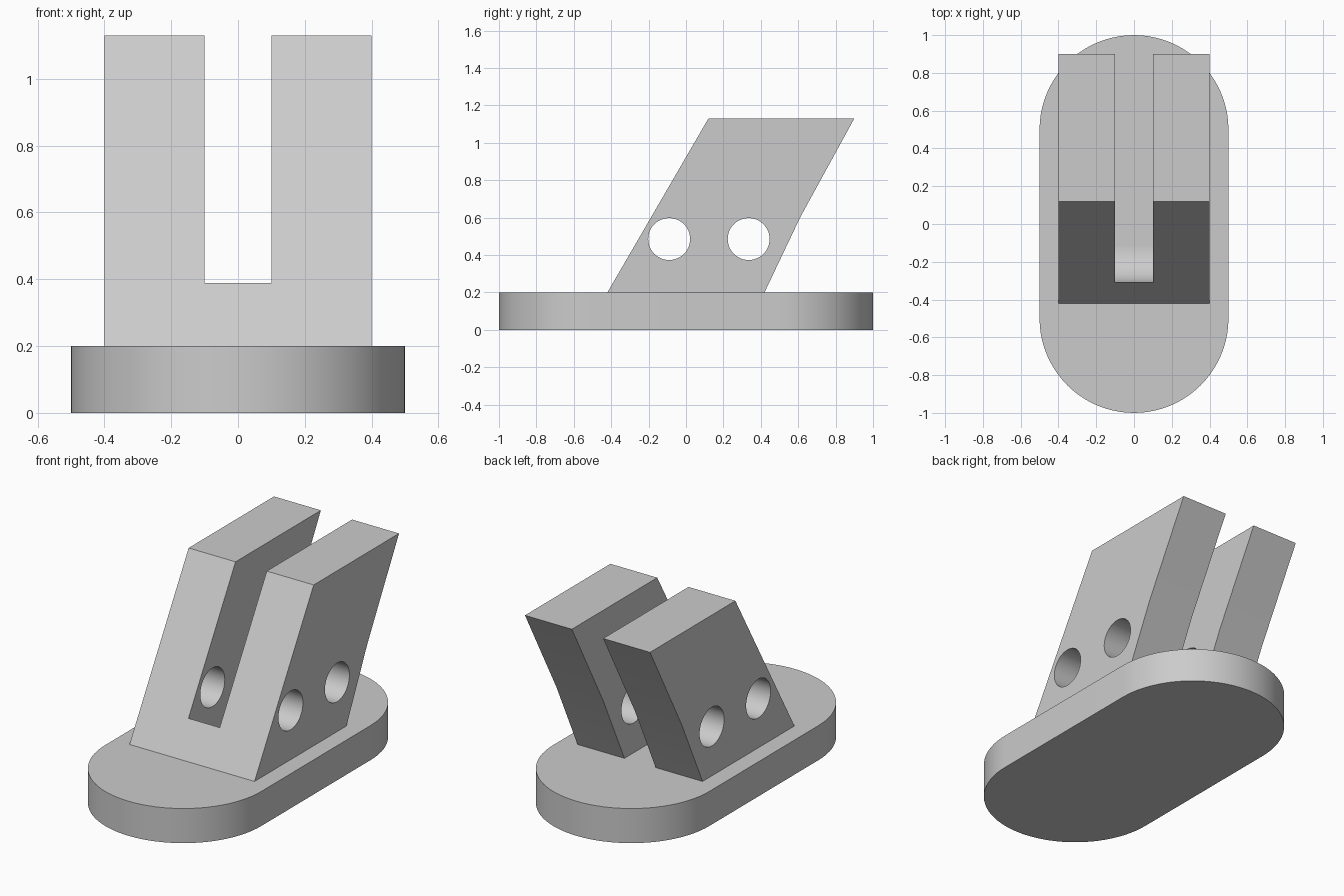
import bpy, bmesh, math

if "Cube" in bpy.data.objects:
    bpy.data.objects.remove(bpy.data.objects["Cube"])

grey = bpy.data.materials.new("plain_grey")
grey.use_nodes = True
colour = (0.6, 0.6, 0.6, 1)
grey.diffuse_color = colour
grey.node_tree.nodes["Principled BSDF"].inputs["Base Color"].default_value = colour


def arc(cx, cy, r, start, end, steps):
    """Points along a circular arc, angles in degrees."""
    angles = [math.radians(start + (end - start) * i / steps) for i in range(steps + 1)]
    return [(cx + r * math.cos(a), cy + r * math.sin(a)) for a in angles]


def prism(name, outline, place, offset):
    """Extrude a closed outline; place maps each 2D point into space."""
    bm = bmesh.new()
    face = bm.faces.new([bm.verts.new(place(u, v)) for u, v in outline])
    top = bmesh.ops.extrude_face_region(bm, geom=[face])["geom"]
    bmesh.ops.translate(bm, vec=offset, verts=[g for g in top if isinstance(g, bmesh.types.BMVert)])
    bmesh.ops.recalc_face_normals(bm, faces=bm.faces)
    mesh = bpy.data.meshes.new(name)
    bm.to_mesh(mesh)
    bm.free()
    mesh.materials.append(grey)
    obj = bpy.data.objects.new(name, mesh)
    bpy.context.collection.objects.link(obj)
    return obj


def side_prism(name, outline, half_width):
    return prism(name, outline, lambda y, z: (-half_width, y, z), (2 * half_width, 0, 0))


def activate(obj):
    bpy.ops.object.select_all(action="DESELECT")
    obj.select_set(True)
    bpy.context.view_layer.objects.active = obj


def cut(target, cutter):
    activate(target)
    mod = target.modifiers.new("cut", "BOOLEAN")
    mod.operation = "DIFFERENCE"
    mod.solver = "EXACT"
    mod.object = cutter
    bpy.ops.object.modifier_apply(modifier=mod.name)
    bpy.data.objects.remove(cutter)


# Rounded base plate
stadium = arc(0, 0.5, 0.5, 0, 180, 40) + arc(0, -0.5, 0.5, 180, 360, 40)
base = prism("base_plate", stadium, lambda x, y: (x, y, 0), (0, 0, 0.2))

# Leaning clevis block
block = side_prism("clevis_block", [(-0.42, 0.2), (0.42, 0.2), (0.61, 0.6), (0.9, 1.13), (0.12, 1.13)], 0.4)

# Slot between the two lugs, with a curved front end
slot = arc(-0.12, 0.39, 0.19, 180, 270, 16)
slot += [(-0.12, 0.1), (1.2, 0.1), (1.2, 1.4), (-0.8, 1.4), (-0.8, 0.39)]
cut(block, side_prism("slot_cutter", slot, 0.1))

# Two pin holes through both lugs
for y in (-0.09, 0.335):
    cut(block, side_prism("hole_cutter", arc(y, 0.485, 0.112, 0, 360, 48)[:-1], 0.6))

for obj in (base, block):
    activate(obj)
    bpy.ops.object.shade_smooth_by_angle(angle=math.radians(20))
